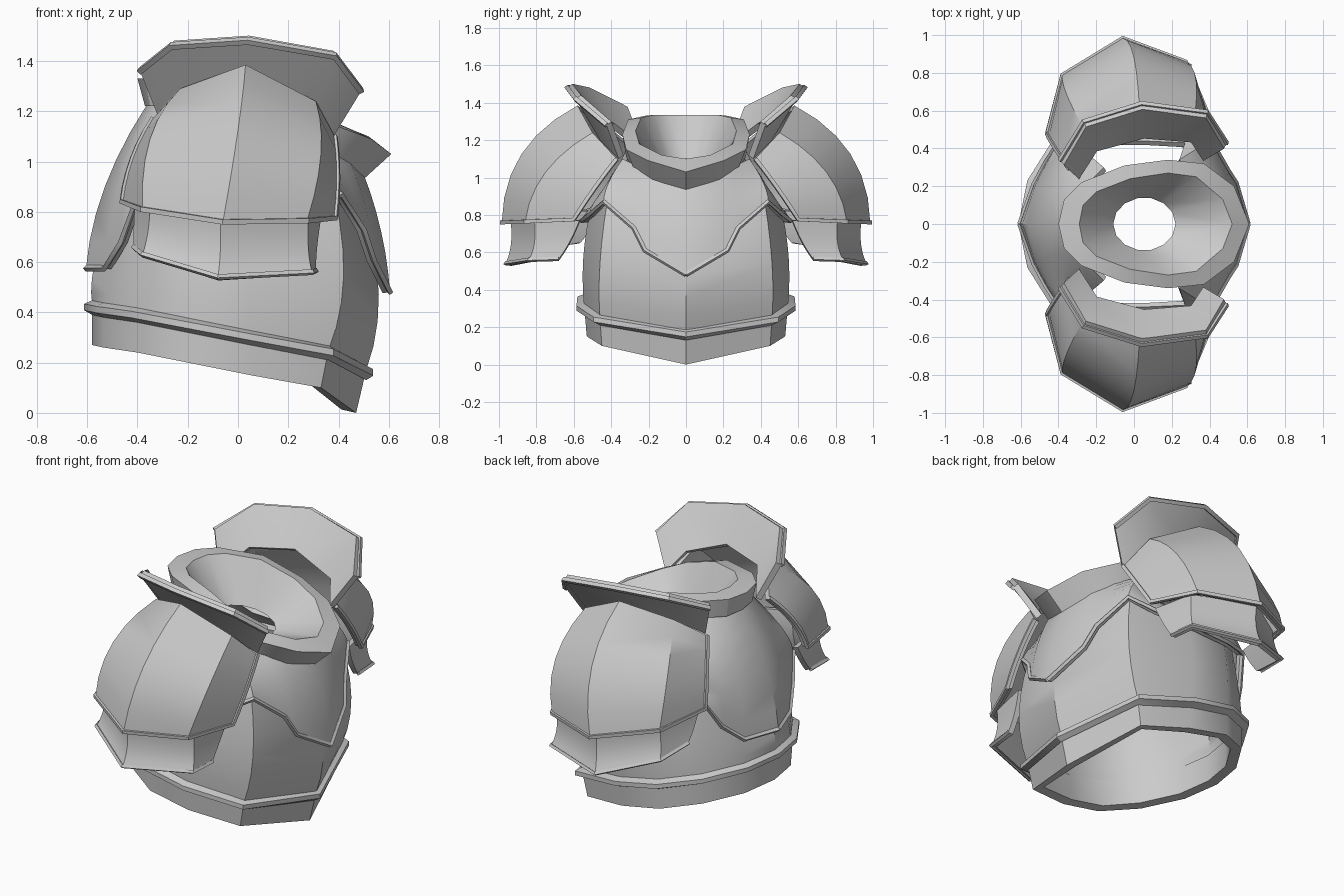
import bpy, bmesh, math
from mathutils import Vector

cube = bpy.data.objects.get("Cube")
if cube:
    bpy.data.objects.remove(cube, do_unlink=True)

steel = bpy.data.materials.new("plain_grey_steel")
steel.use_nodes = True
COL = (0.6, 0.6, 0.6, 1)
steel.diffuse_color = COL
steel.node_tree.nodes["Principled BSDF"].inputs["Base Color"].default_value = COL
parts = []


def finish(obj, thick=0.0):
    """Mirror to the other side and give the shell its thickness."""
    bpy.context.collection.objects.link(obj)
    obj.data.materials.append(steel)
    m = obj.modifiers.new("mirror", 'MIRROR')
    m.use_axis = (False, True, False)
    m.merge_threshold = 0.002
    if thick:
        s = obj.modifiers.new("thickness", 'SOLIDIFY')
        s.thickness, s.offset = thick, -1
    parts.append(obj)


def arc(a, b, c, steps=6):
    """Smooth column passing through three points."""
    a, b, c = Vector(a), Vector(b), Vector(c)
    out = []
    for i in range(steps + 1):
        t = i / steps
        out.append(a * (2 * (t - .5) * (t - 1)) + b * (4 * t * (1 - t)) + c * (2 * t * (t - .5)))
    return out


def loft(name, columns, thick=0.0, ref=(0, 0, 0.6)):
    """Skin a row of columns; faces are turned away from ref."""
    bm = bmesh.new()
    grid = [[bm.verts.new(p) for p in col] for col in columns]
    for c0, c1 in zip(grid, grid[1:]):
        for i in range(len(c0) - 1):
            bm.faces.new((c0[i], c1[i], c1[i + 1], c0[i + 1]))
    bm.normal_update()
    ref = Vector(ref)
    if sum(f.normal.dot(f.calc_center_median() - ref) * f.calc_area() for f in bm.faces) < 0:
        bmesh.ops.reverse_faces(bm, faces=bm.faces[:])
    me = bpy.data.meshes.new(name)
    bm.to_mesh(me)
    bm.free()
    finish(bpy.data.objects.new(name, me), thick)


def trim(name, path, r=0.014):
    """Raised square bead along an edge."""
    cu = bpy.data.curves.new(name, 'CURVE')
    cu.dimensions = '3D'
    cu.bevel_depth, cu.bevel_resolution, cu.use_fill_caps = r, 0, True
    sp = cu.splines.new('POLY')
    sp.points.add(len(path) - 1)
    for p, q in zip(sp.points, path):
        p.co = (*q, 1)
    finish(bpy.data.objects.new(name, cu))


# Torso shell: half ring from the keel round to the spine
body = [
    ((.51, 0, .17), (.56, 0, .47), (.50, 0, .82)),
    ((.36, .46, .25), (.42, .46, .54), (.38, .42, .88)),
    ((.05, .545, .31), (.05, .55, .56), (.05, .515, .81)),
    ((-.20, .54, .36), (-.20, .54, .60), (-.20, .50, .81)),
    ((-.40, .425, .40), (-.39, .41, .60), (-.36, .39, .84)),
    ((-.535, .215, .42), (-.49, .22, .60), (-.42, .21, .84)),
    ((-.58, 0, .43), (-.57, 0, .60), (-.49, 0, .84)),
]
loft("torso_shell", [arc(*c) for c in body], .055)

# Skirt under the waist
hem = [(.47, 0, 0), (.33, .45, .10), (.05, .53, .15), (-.20, .535, .20),
       (-.40, .42, .24), (-.535, .215, .26), (-.58, 0, .27)]
loft("waist_skirt", [(h, c[0]) for h, c in zip(hem, body)], .06, (0, 0, .25))

# Waist band: a flange standing out from the shell
band = []
for c in body:
    p = Vector(c[0])
    o = Vector((p.x * 1.055, p.y * 1.075, p.z - .008))
    band.append((p + Vector((0, 0, .018)), o + Vector((0, 0, .012)),
                 o - Vector((0, 0, .014)), p - Vector((0, 0, .04))))
loft("waist_band", band, 0, (0, 0, .3))

# Upper plate: chest, strip under the arm, then the back
upper = [
    ((.605, 0, .48), (.57, 0, .72), (.50, 0, .95)),
    ((.54, .22, .61), (.505, .20, .83), (.44, .18, 1.01)),
    ((.50, .28, .73), (.44, .28, .92), (.35, .26, 1.06)),
    ((.41, .44, .87), (.36, .415, .97), (.24, .34, 1.10)),
    ((.28, .52, .80), (.275, .49, .87), (.27, .43, .95)),
    ((.04, .56, .77), (.04, .52, .83), (.04, .44, .90)),
    ((-.20, .545, .77), (-.20, .51, .83), (-.20, .44, .91)),
    ((-.33, .49, .79), (-.32, .46, .86), (-.29, .41, .96)),
    ((-.41, .415, .83), (-.36, .37, .98), (-.16, .30, 1.19)),
    ((-.465, .33, .68), (-.42, .29, .94), (-.26, .20, 1.22)),
    ((-.53, .21, .575), (-.475, .19, .90), (-.33, .12, 1.22)),
    ((-.605, 0, .575), (-.53, 0, .90), (-.36, 0, 1.23)),
]
loft("upper_plate", [arc(*c) for c in upper], .03)
trim("upper_plate_trim", [c[0] for c in upper], .013)

# Neck collar: outer wall, rim and shallow inner funnel
collar_low = [(.50, 0, .93), (.45, .18, .99), (.33, .28, 1.05), (.17, .32, 1.11),
              (-.05, .30, 1.20), (-.26, .21, 1.22), (-.35, .12, 1.22), (-.37, 0, 1.22)]
collar_top = [(.61, 0, 1.03), (.53, .20, 1.09), (.37, .32, 1.15), (.18, .34, 1.23),
              (-.05, .31, 1.31), (-.28, .22, 1.33), (-.37, .13, 1.33), (-.40, 0, 1.33)]
collar_in = [(.52, 0, 1.10), (.47, .13, 1.12), (.33, .25, 1.18), (.18, .27, 1.25),
             (-.02, .24, 1.32), (-.20, .17, 1.335), (-.27, .10, 1.335), (-.29, 0, 1.335)]
neck = []
for i in range(8):
    a = math.pi * i / 7
    x = .055 + .165 * math.cos(a)
    neck.append((x, .14 * math.sin(a), 1.08 - .2 * x))
loft("neck_collar", list(zip(collar_low, collar_top, collar_in, neck)), 0, (.1, 0, .8))

# Shoulder domes
dome = [
    ((-.34, .29, 1.17), (-.42, .41, 1.01), (-.46, .48, .84)),
    ((-.23, .44, 1.29), (-.35, .67, 1.09), (-.38, .79, .81)),
    ((.03, .58, 1.385), (0, .88, 1.125), (-.06, .985, .76)),
    ((.31, .50, 1.24), (.33, .75, 1.03), (.275, .86, .765)),
    ((.385, .37, 1.10), (.395, .49, .94), (.385, .60, .775)),
]
loft("shoulder_dome", [arc(*c) for c in dome], .03, (0, .45, .8))
trim("shoulder_dome_trim",
     arc(*dome[0]) + [c[2] for c in dome[1:-1]] + arc(*dome[-1])[::-1])

# Lower shoulder lames, flared at the hem
lame = [
    ((-.41, .46, .83), (-.415, .51, .74), (-.415, .57, .66)),
    ((-.35, .74, .81), (-.36, .75, .71), (-.38, .78, .63)),
    ((-.07, .94, .78), (-.07, .935, .65), (-.08, .965, .54)),
    ((.28, .81, .77), (.28, .81, .65), (.295, .84, .56)),
    ((.33, .57, .77), (.315, .62, .66), (.31, .68, .565)),
]
loft("shoulder_lame", [arc(*c) for c in lame], .03, (0, .45, .7))
trim("shoulder_lame_trim", [c[2] for c in lame], .012)

# Upright guards between the neck and the shoulders
guard = [
    ((-.31, .26, 1.16), (-.39, .335, 1.36)),
    ((-.21, .41, 1.27), (-.265, .54, 1.46)),
    ((.05, .48, 1.30), (.04, .635, 1.48)),
    ((.31, .46, 1.20), (.385, .59, 1.42)),
    ((.38, .36, 1.10), (.49, .425, 1.28)),
]
loft("neck_guard", guard, .035, (0, 0, 1.2))
trim("neck_guard_trim", [c[1] for c in guard], .016)

# Bake modifiers, then smooth while keeping creases
bpy.ops.object.select_all(action='DESELECT')
for ob in parts:
    ob.select_set(True)
bpy.context.view_layer.objects.active = parts[0]
bpy.ops.object.convert(target='MESH')
bpy.ops.object.shade_smooth_by_angle(angle=math.radians(33))
